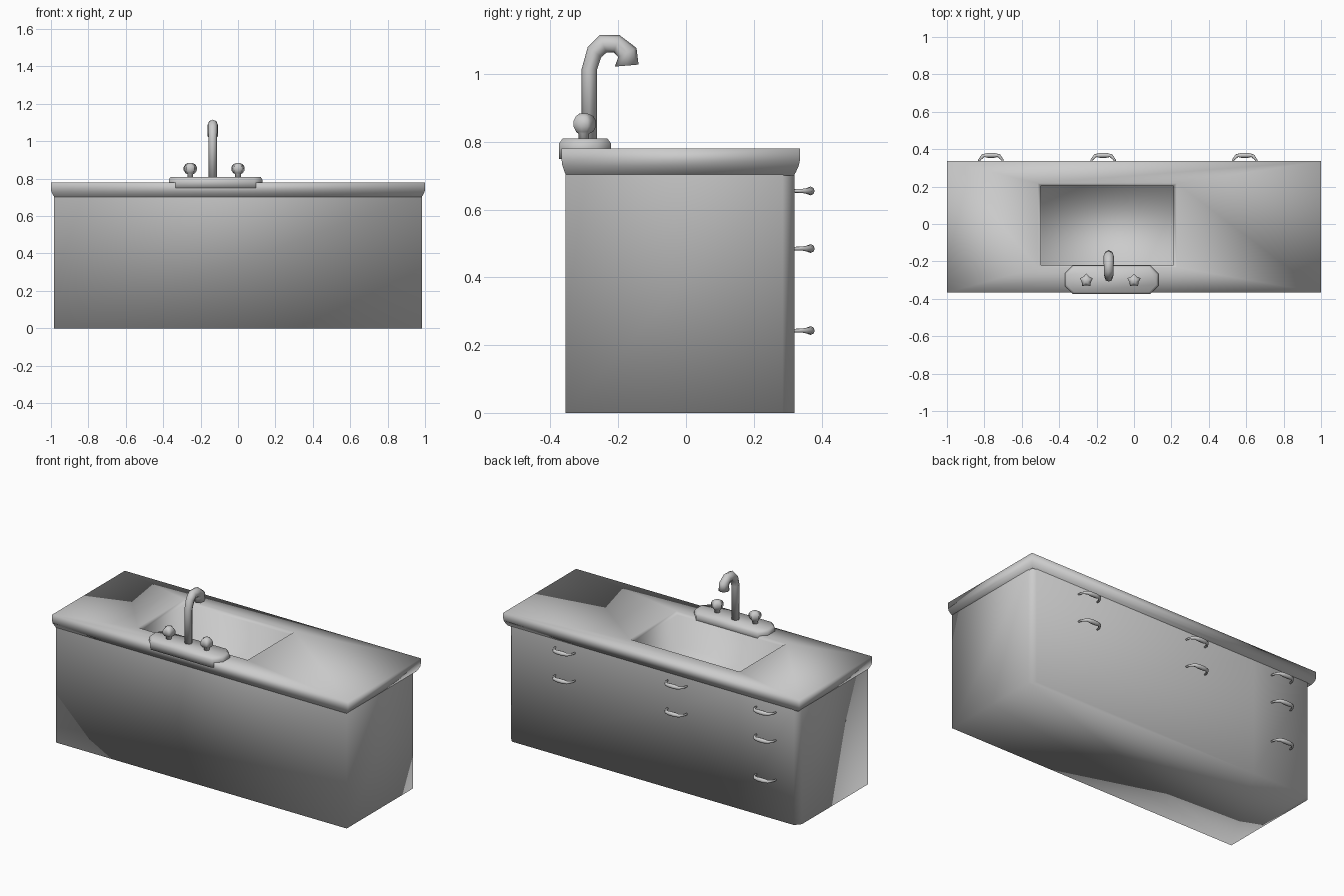
import bpy, bmesh
from math import sin, cos, pi

if "Cube" in bpy.data.objects:
    bpy.data.objects.remove(bpy.data.objects["Cube"])


def loft(name, rings, cap_start=True, cap_end=True):
    """Skin a list of equal-length vertex rings into one smooth-shaded object."""
    bm = bmesh.new()
    vr = [[bm.verts.new(p) for p in r] for r in rings]
    n = len(rings[0])
    for a, b in zip(vr, vr[1:]):
        for i in range(n):
            j = (i + 1) % n
            bm.faces.new((a[i], a[j], b[j], b[i]))
    if cap_start:
        bm.faces.new(vr[0][::-1])
    if cap_end:
        bm.faces.new(vr[-1])
    if cap_start and cap_end:
        bmesh.ops.recalc_face_normals(bm, faces=bm.faces)
    for f in bm.faces:
        f.smooth = True
    me = bpy.data.meshes.new(name)
    bm.to_mesh(me)
    bm.free()
    ob = bpy.data.objects.new(name, me)
    bpy.context.collection.objects.link(ob)
    return ob


def rect(x0, x1, y0, y1, z):
    return [(x0, y0, z), (x1, y0, z), (x1, y1, z), (x0, y1, z)]


def octagon(hx, hy, cut, cx, cy, z):
    pts = [(hx - cut, -hy), (hx, -hy + cut), (hx, hy - cut), (hx - cut, hy)]
    pts += [(-x, -y) for x, y in pts]
    return [(cx + x, cy + y, z) for x, y in pts]


# Cabinet box with chamfered back corners and a drawer column seam
def cabinet_ring(z):
    return [(x, y, z) for x, y in (
        (-.983, -.355), (.983, -.355), (.983, .285), (.953, .32),
        (-.575, .32), (-.953, .32), (-.983, .285))]


loft("cabinet", [cabinet_ring(0), cabinet_ring(.71)], cap_end=False)

# Worktop with rounded underside, running down into the basin
loft("worktop_with_basin", [
    rect(-.98, .98, -.354, .318, .70),
    rect(-.988, .988, -.358, .324, .71),
    rect(-.998, .998, -.365, .333, .73),
    rect(-1, 1, -.367, .336, .745),
    rect(-1, 1, -.367, .336, .78),
    rect(-.515, .228, -.232, .218, .78),
    rect(-.497, .212, -.22, .204, .765),
    rect(-.49, .205, -.215, .198, .58)], cap_start=False)

# Tap base plate
PX, PY = -.12, -.298
loft("tap_base", [octagon(hx, hy, c, PX, PY, z) for hx, hy, c, z in (
    (.25, .077, .043, .75), (.25, .077, .043, .795),
    (.24, .066, .04, .81))])

# Curved spout, from outer/inner outline pairs in the side plane
SX = -.135
outline = [((-.308, .80), (-.262, .80), .023),
           ((-.308, 1.015), (-.262, 1.015), .023),
           ((-.290, 1.08), (-.250, 1.050), .025),
           ((-.255, 1.115), (-.235, 1.063), .026),
           ((-.196, 1.115), (-.213, 1.063), .027),
           ((-.146, 1.077), (-.200, 1.050), .028),
           ((-.140, 1.028), (-.210, 1.022), .028)]
rings = []
for (oy, oz), (iy, iz), w in outline:
    ring = []
    for k in range(8):
        a = 2 * pi * k / 8
        t = .5 + .5 * cos(a)
        ring.append((SX + w * sin(a), iy + (oy - iy) * t, iz + (oz - iz) * t))
    rings.append(ring)
loft("spout", rings)

# Five-lobed tap knobs on short necks
for side, kx in (("left", -.255), ("right", 0)):
    prof = [(.016, .80), (.016, .824), (.028, .830), (.037, .845),
            (.037, .862), (.028, .876), (.013, .883)]
    rings = []
    for r, z in prof:
        lobe = .15 if r > .02 else 0
        rings.append([(kx + r * (1 - lobe + lobe * cos(5 * a)) * sin(a),
                       -.302 + r * (1 - lobe + lobe * cos(5 * a)) * cos(a), z)
                      for a in [2 * pi * k / 10 for k in range(10)]])
    loft(side + "_knob", rings)


# Drawer pulls: bowed bars, thin at the feet and thick in the grip
def pull(name, cx, cz):
    path = [(-.066, .315, .005, 1, 0), (-.062, .342, .006, 1, .2),
            (-.042, .365, .010, .7, .7), (-.018, .367, .013, 0, 1)]
    path += [(-x, y, r, -nx, ny) for x, y, r, nx, ny in path[::-1]]
    rings = []
    for x, y, r, nx, ny in path:
        ring = []
        for k in range(8):
            a = 2 * pi * k / 8
            d = r * cos(a)
            ring.append((cx + x - nx * d, y + ny * d, cz + r * sin(a)))
        rings.append(ring)
    loft(name, rings)


for col, cx in enumerate((-.765, -.165, .592)):
    for row, cz in enumerate((.655, .485, .243)):
        if row < 2 or col == 0:
            pull(f"drawer_pull_{col + 1}_{row + 1}", cx, cz)
